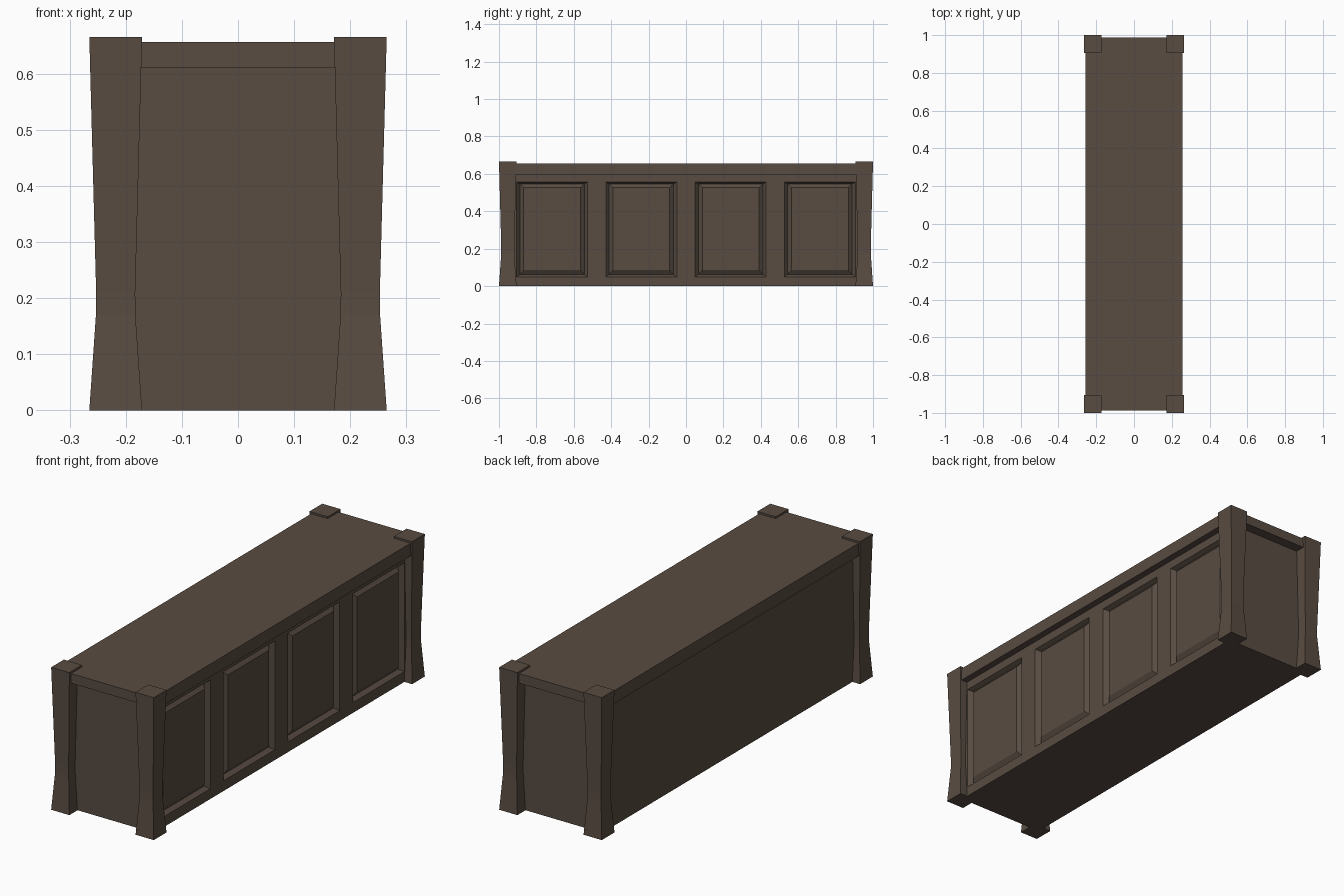
import bpy, bmesh

if "Cube" in bpy.data.objects:
    bpy.data.objects.remove(bpy.data.objects["Cube"])

wood = bpy.data.materials.new("dark_brown_wood")
wood.diffuse_color = (0.098, 0.072, 0.054, 1)
wood.use_nodes = True
wood.node_tree.nodes["Principled BSDF"].inputs["Base Color"].default_value = wood.diffuse_color


def finish(bm, name):
    bmesh.ops.recalc_face_normals(bm, faces=bm.faces)
    me = bpy.data.meshes.new(name)
    bm.to_mesh(me)
    bm.free()
    me.materials.append(wood)
    ob = bpy.data.objects.new(name, me)
    bpy.context.collection.objects.link(ob)
    return ob


def box(name, x0, x1, y0, y1, z0, z1):
    bm = bmesh.new()
    bmesh.ops.create_cube(bm, size=1)
    for v in bm.verts:
        v.co = (x1 if v.co.x > 0 else x0, y1 if v.co.y > 0 else y0,
                z1 if v.co.z > 0 else z0)
    return finish(bm, name)


def loft(bm, rings, caps):
    """Join rings of points with quads; caps = (first, last)."""
    vs = [[bm.verts.new(p) for p in r] for r in rings]
    n = len(vs[0])
    for a, b in zip(vs, vs[1:]):
        for i in range(n):
            bm.faces.new((a[i], a[(i + 1) % n], b[(i + 1) % n], b[i]))
    if caps[0]:
        bm.faces.new(vs[0])
    if caps[1]:
        bm.faces.new(vs[-1])


# corner posts, square with a narrow waist
POST = [(0, 0.047), (0.17, 0.0352), (0.21, 0.0348), (0.665, 0.047)]
CORNERS = [(-1, -1), (1, -1), (1, 1), (-1, 1)]
for sx, sy in CORNERS:
    bm = bmesh.new()
    loft(bm, [[(sx * 0.218 + a * h, sy * 0.953 + b * h, z) for a, b in CORNERS]
              for z, h in POST], (True, True))
    side = "right" if sx > 0 else "left"
    finish(bm, ("front_" if sy < 0 else "back_") + side + "_post")

# chest body, set back behind the panelled right side
FACE = 0.225
box("chest_body", -FACE, FACE - 0.024, -0.94, 0.94, 0, 0.64)

# lid: deep rails along the sides, shallower at the ends
box("lid_top", -0.257, 0.257, -0.94, 0.94, 0.596, 0.656)
for s, n in ((-1, "front"), (1, "back")):
    y = sorted((s * 0.94, s * 0.987))
    box(n + "_lid_rail", -0.215, 0.215, *y, 0.611, 0.656)

# panelled right side: frame grid with four openings
ys = [-0.94]
centres = [-0.7155, -0.239, 0.239, 0.7155]
for c in centres:
    ys += [c - 0.19, c + 0.19]
ys.append(0.94)
zs = [0, 0.048, 0.556, 0.61]
bm = bmesh.new()
for i in range(len(ys) - 1):
    for j in range(3):
        if j == 1 and i % 2 == 1:
            continue
        bm.faces.new([bm.verts.new((FACE, y, z)) for y, z in
                      ((ys[i], zs[j]), (ys[i + 1], zs[j]),
                       (ys[i + 1], zs[j + 1]), (ys[i], zs[j + 1]))])
bmesh.ops.remove_doubles(bm, verts=bm.verts, dist=1e-5)
bmesh.ops.dissolve_limit(bm, angle_limit=0.01, verts=bm.verts, edges=bm.edges)
frame = finish(bm, "side_panel_frame")
if frame.data.polygons[0].normal.x < 0:
    frame.data.flip_normals()
mod = frame.modifiers.new("thickness", "SOLIDIFY")
mod.thickness = 0.025
mod.offset = -1

# recessed moulding and raised field in each opening
PANEL = [(FACE, 0.19, 0.048, 0.556), (FACE - 0.02, 0.172, 0.062, 0.546),
         (FACE - 0.004, 0.152, 0.085, 0.526)]
for k, c in enumerate(centres):
    bm = bmesh.new()
    rings = [[(x, c - h, a), (x, c + h, a), (x, c + h, b), (x, c - h, b)]
             for x, h, a, b in PANEL]
    loft(bm, rings, (False, True))
    p = finish(bm, f"raised_panel_{k + 1}")
    if p.data.polygons[-1].normal.x < 0:
        p.data.flip_normals()
